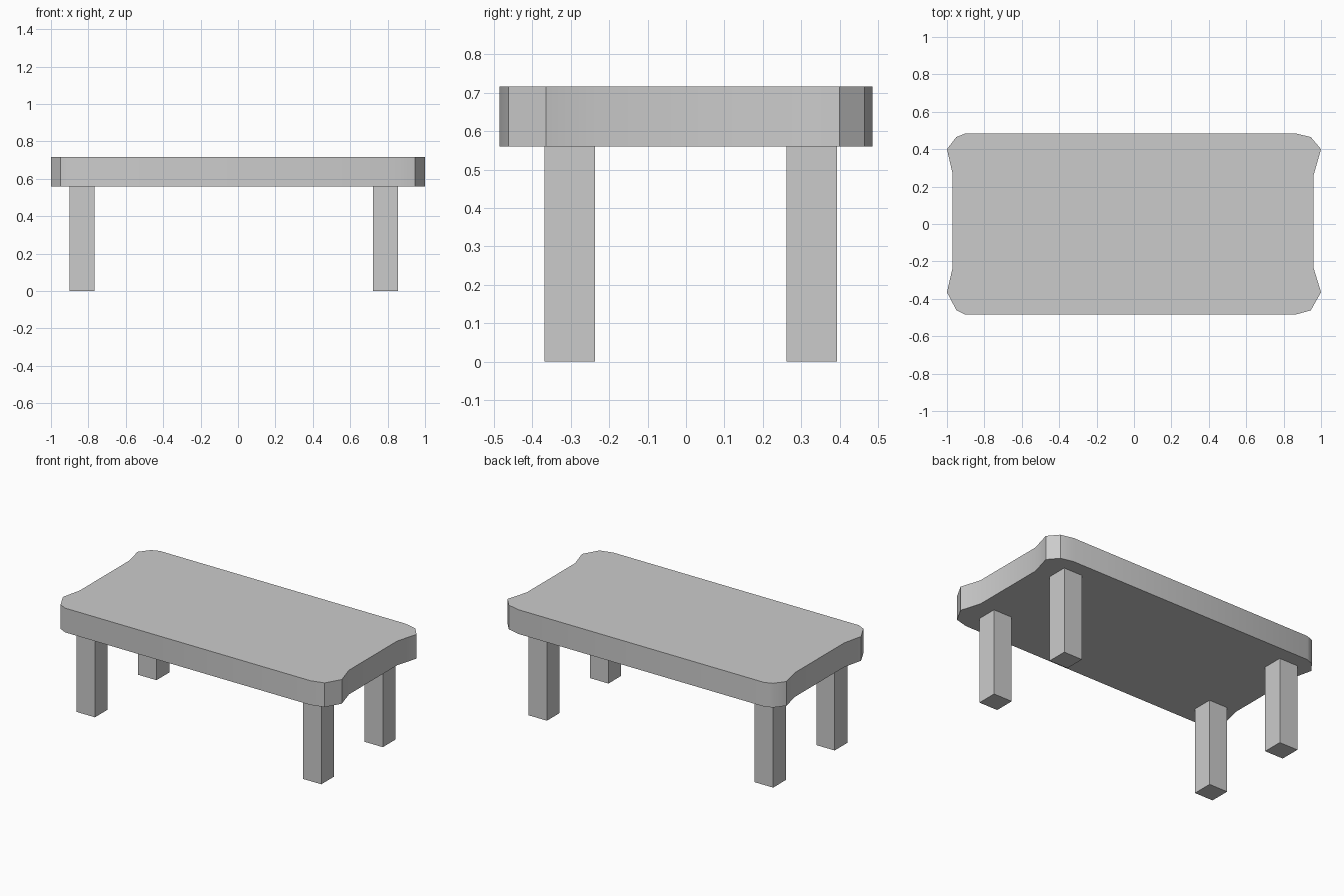
import bpy, bmesh, math

if "Cube" in bpy.data.objects:
    bpy.data.objects.remove(bpy.data.objects["Cube"])


def prism(name, outline, z0, z1, smooth=False):
    """Extrude a flat outline (counter-clockwise) from z0 to z1."""
    bm = bmesh.new()
    base = bm.faces.new([bm.verts.new((x, y, z0)) for x, y in outline])
    top = bmesh.ops.extrude_face_region(bm, geom=[base], use_keep_orig=True)
    verts = [g for g in top["geom"] if isinstance(g, bmesh.types.BMVert)]
    bmesh.ops.translate(bm, verts=verts, vec=(0, 0, z1 - z0))
    bmesh.ops.recalc_face_normals(bm, faces=bm.faces)
    mesh = bpy.data.meshes.new(name)
    bm.to_mesh(mesh)
    bm.free()
    obj = bpy.data.objects.new(name, mesh)
    bpy.context.collection.objects.link(obj)
    if smooth:
        bpy.ops.object.select_all(action='DESELECT')
        obj.select_set(True)
        bpy.context.view_layer.objects.active = obj
        bpy.ops.object.shade_smooth_by_angle(angle=math.radians(35))
    return obj


# Tabletop: rounded corners flaring past slightly recessed ends
outline = [
    (-0.90, -0.485), (0.86, -0.485), (0.945, -0.462), (1.0, -0.365),
    (0.96, -0.235), (0.96, 0.26), (1.0, 0.40), (0.945, 0.465),
    (0.86, 0.485), (-0.90, 0.485), (-0.95, 0.465), (-1.0, 0.40),
    (-0.97, 0.27), (-0.97, -0.235), (-1.0, -0.365), (-0.95, -0.46),
]
prism("tabletop", outline, 0.56, 0.717, smooth=True)

# Four square legs
for side, x0, x1 in (("left", -0.90, -0.768), ("right", 0.722, 0.855)):
    for end, y0, y1 in (("front", -0.368, -0.237), ("back", 0.262, 0.393)):
        prism(f"{end}_{side}_leg", [(x0, y0), (x1, y0), (x1, y1), (x0, y1)], 0, 0.56)
